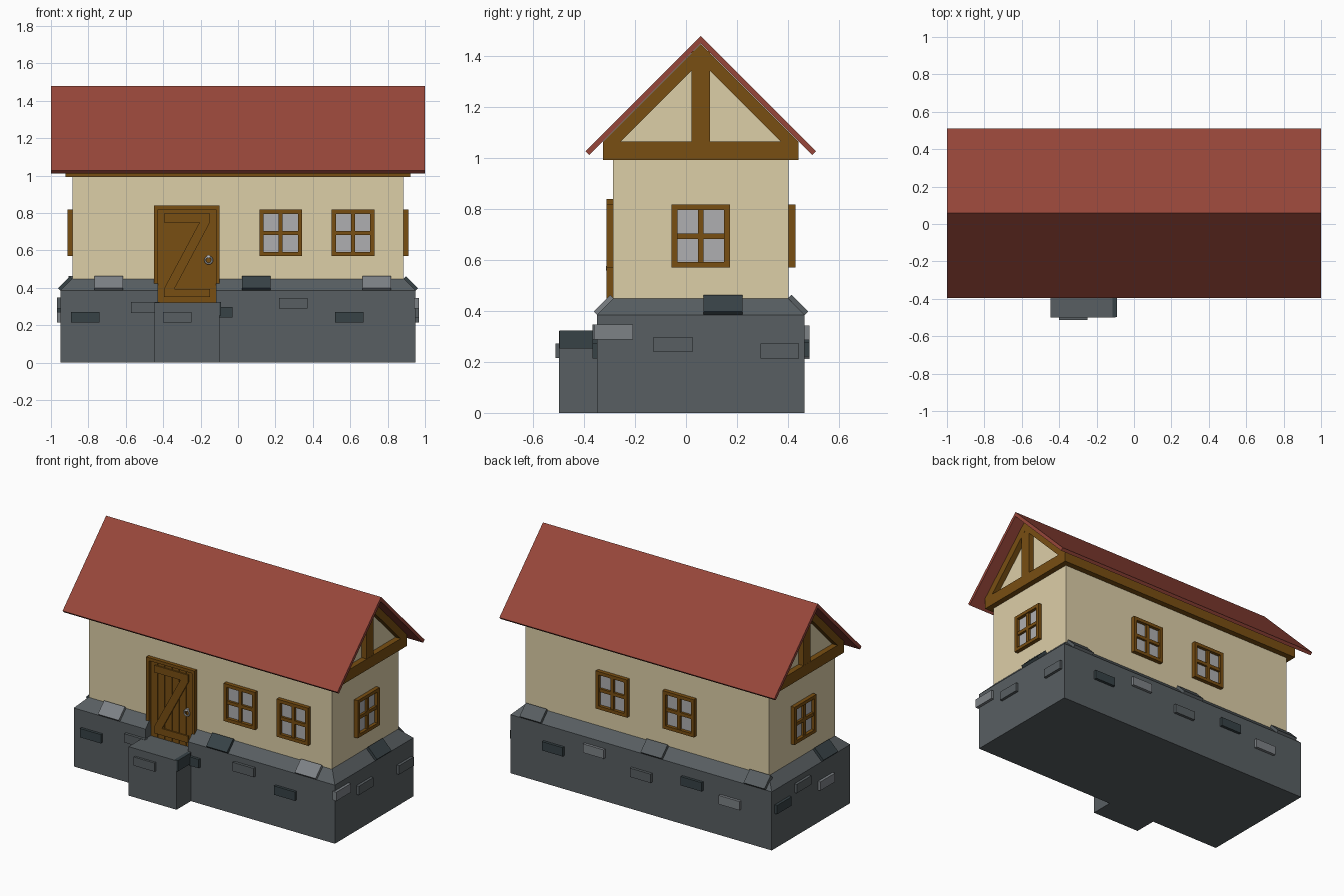
import bpy, bmesh, math
from mathutils import Vector

if "Cube" in bpy.data.objects:
    bpy.data.objects.remove(bpy.data.objects["Cube"])

CY = 0.058                                    # the house body sits slightly behind y = 0
WALL = dict(front=0.345, back=0.345, right=0.885, left=0.885)
BASE = dict(front=0.408, back=0.408, right=0.95, left=0.95)

def material(name, rgb):
    m = bpy.data.materials.new(name)
    m.diffuse_color = (*rgb, 1)
    m.use_nodes = True
    m.node_tree.nodes["Principled BSDF"].inputs["Base Color"].default_value = m.diffuse_color
    return m

ROOF = material("roof_red", (0.31, 0.062, 0.042))
CREAM = material("plaster", (0.72, 0.62, 0.39))
WOOD = material("timber", (0.19, 0.077, 0.006))
STONE = material("stone", (0.098, 0.114, 0.122))
DARK = material("dark_stone", (0.038, 0.054, 0.061))
LIGHT = material("light_stone", (0.205, 0.223, 0.24))
GLASS = material("glass", (0.43, 0.43, 0.44))

def place(side, u, d, z):
    """u runs along the wall, d is the distance outward from the house centre."""
    return Vector({"front": (u, CY - d, z), "back": (u, CY + d, z),
                   "right": (d, u, z), "left": (-d, u, z)}[side])

def finish(name, bm, mat):
    bmesh.ops.recalc_face_normals(bm, faces=bm.faces)
    me = bpy.data.meshes.new(name)
    bm.to_mesh(me)
    bm.free()
    me.materials.append(mat)
    ob = bpy.data.objects.new(name, me)
    bpy.context.collection.objects.link(ob)
    return ob

def bridge(bm, rings):
    """Closed solid through a list of equal point rings."""
    rings = [[bm.verts.new(p) for p in r] for r in rings]
    n = len(rings[0])
    for a, b in zip(rings, rings[1:]):
        for i in range(n):
            bm.faces.new((a[i], a[(i + 1) % n], b[(i + 1) % n], b[i]))
    bm.faces.new(rings[0])
    bm.faces.new(rings[-1])

def panel(bm, side, pts, d0, d1):
    """(u, z) outline given depth d0..d1."""
    bridge(bm, [[place(side, u, d, z) for u, z in pts] for d in (d0, d1)])

def rect(u0, u1, z0, z1):
    return [(u0, z0), (u1, z0), (u1, z1), (u0, z1)]

def part(name, mat, side, shapes, d0, d1):
    bm = bmesh.new()
    for s in shapes:
        panel(bm, side, s, d0, d1)
    return finish(name, bm, mat)

# Stone foundation with chamfered top
bm = bmesh.new()
bridge(bm, [[(sx * x, CY + sy * y, z) for sx, sy in ((-1, -1), (1, -1), (1, 1), (-1, 1))]
            for x, y, z in ((0.95, 0.408, 0), (0.95, 0.408, 0.385), (0.885, 0.343, 0.45))])
foundation = finish("foundation", bm, STONE)

# Door notch cut in the foundation
cutter = part("door_notch_cutter", STONE, "front", [rect(-0.428, -0.117, 0.322, 0.6)], 0.338, 0.5)
cutter.hide_render = True
cutter.hide_viewport = True
cutter.display_type = 'WIRE'
mod = foundation.modifiers.new("notch", 'BOOLEAN')
mod.operation = 'DIFFERENCE'
mod.solver = 'EXACT'
mod.object = cutter

# Door step
part("door_step", STONE, "front", [rect(-0.447, -0.098, 0, 0.322)], 0.408, 0.557)

# Plaster walls with gables, and roof
walls = [(CY - 0.345, 0.32), (CY + 0.345, 0.32), (CY + 0.345, 1.1), (CY, 1.445), (CY - 0.345, 1.1)]
part("walls", CREAM, "right", [walls], -0.885, 0.885)
slab = [(CY - 0.453, 1.027), (CY, 1.48), (CY + 0.453, 1.027),
        (CY + 0.438, 1.012), (CY, 1.45), (CY - 0.438, 1.012)]
part("roof", ROOF, "right", [slab], -1, 1)

# Timber ring beam and gable framing
part("eave_beam", WOOD, "right", [rect(CY - 0.383, CY + 0.383, 0.992, 1.065)], -0.922, 0.922)
for side in ("left", "right"):
    rafters = [[(CY + s * 0.383, 1.065), (CY, 1.448), (CY, 1.38), (CY + s * 0.315, 1.065)]
               for s in (-1, 1)]
    part(side + "_gable_frame", WOOD, side, rafters, 0.86, 0.922)
    part(side + "_gable_post", WOOD, side, [rect(CY - 0.036, CY + 0.036, 1.06, 1.42)], 0.86, 0.921)

# Windows: frame, cross bars and glass
def window(side, u):
    w, z0, z1, t = 0.114, 0.57, 0.818, 0.022
    d, m = WALL[side], (z0 + z1) / 2
    bars = [rect(u - w, u - w + t, z0, z1), rect(u + w - t, u + w, z0, z1),
            rect(u - w + t, u + w - t, z0, z0 + t), rect(u - w + t, u + w - t, z1 - t, z1)]
    part(side + "_window_frame", WOOD, side, bars, d - 0.01, d + 0.026)
    cross = [rect(u - t / 2, u + t / 2, z0 + t, z1 - t),
             rect(u - w + t, u + w - t, m - t / 2, m + t / 2)]
    part(side + "_window_bars", WOOD, side, cross, d - 0.01, d + 0.02)
    part(side + "_window_glass", GLASS, side, [rect(u - w + t, u + w - t, z0 + t, z1 - t)],
         d - 0.01, d + 0.005)

for side, u in (("front", 0.228), ("front", 0.615), ("back", 0.243), ("back", -0.243),
                ("right", CY), ("left", CY)):
    window(side, u)

# Door: frame, planks and Z brace
part("door_frame", WOOD, "front", [rect(-0.45, -0.428, 0.33, 0.84), rect(-0.117, -0.098, 0.33, 0.84),
                                   rect(-0.428, -0.117, 0.82, 0.84)], 0.335, 0.37)
pw = 0.311 / 6
planks = [rect(-0.428 + i * pw + 0.002, -0.428 + (i + 1) * pw - 0.002, 0.322, 0.82) for i in range(6)]
part("door_planks", WOOD, "front", planks, 0.335, 0.354)
part("door_backing", WOOD, "front", [rect(-0.428, -0.117, 0.322, 0.82)], 0.335, 0.349)
brace = [rect(-0.396, -0.15, 0.75, 0.797), rect(-0.396, -0.15, 0.35, 0.395),
         [(-0.396, 0.395), (-0.34, 0.395), (-0.15, 0.75), (-0.206, 0.75)]]
part("door_brace", WOOD, "front", brace, 0.345, 0.363)

# Ring handle
bpy.ops.mesh.primitive_torus_add(major_radius=0.019, minor_radius=0.005, major_segments=16,
                                 minor_segments=6, location=(-0.157, CY - 0.366, 0.548),
                                 rotation=(math.pi / 2, 0, 0))
bpy.context.object.name = "door_ring"
bpy.ops.object.shade_smooth_by_angle()
bpy.ops.mesh.primitive_cylinder_add(vertices=10, radius=0.009, depth=0.03,
                                    location=(-0.157, CY - 0.358, 0.568),
                                    rotation=(math.pi / 2, 0, 0))
bpy.context.object.name = "door_ring_mount"

# Raised stones on the foundation walls: side, centre u, centre z, colour
for side, u, z, mat in (
        ("front", -0.817, 0.243, DARK), ("front", -0.495, 0.295, STONE), ("front", -0.105, 0.27, DARK),
        ("front", 0.295, 0.318, STONE), ("front", 0.595, 0.243, DARK),
        ("right", -0.285, 0.318, LIGHT), ("right", -0.051, 0.268, STONE), ("right", 0.368, 0.243, STONE),
        ("back", 0.634, 0.25, DARK), ("back", 0.336, 0.315, LIGHT), ("back", -0.006, 0.247, STONE),
        ("back", -0.376, 0.29, DARK), ("back", -0.652, 0.24, LIGHT),
        ("left", 0.36, 0.26, DARK), ("left", 0.155, 0.32, STONE), ("left", -0.09, 0.243, LIGHT)):
    part(side + "_wall_stone", mat, side, [rect(u - 0.076, u + 0.076, z - 0.029, z + 0.029)],
         BASE[side] - 0.01, BASE[side] + 0.018)

# Stones on the step
part("step_front_stone", STONE, "front", [rect(-0.4, -0.248, 0.215, 0.272)], 0.55, 0.571)
part("step_side_stone", DARK, "right", [rect(-0.497, -0.365, 0.253, 0.324)], -0.115, -0.09)

# Stones lying on the chamfer
for side, u, mat in (
        ("front", -0.69, LIGHT), ("front", 0.098, DARK), ("front", 0.742, LIGHT),
        ("back", 0.80, STONE), ("back", -0.08, STONE), ("back", -0.83, STONE),
        ("right", 0.145, DARK), ("left", -0.13, DARK)):
    b = BASE[side]
    outline = [(b, 0.385), (b + 0.013, 0.398), (b - 0.052, 0.463), (b - 0.075, 0.44)]
    bm = bmesh.new()
    bridge(bm, [[place(side, k, d, z) for d, z in outline] for k in (u - 0.076, u + 0.076)])
    finish(side + "_chamfer_stone", bm, mat)
